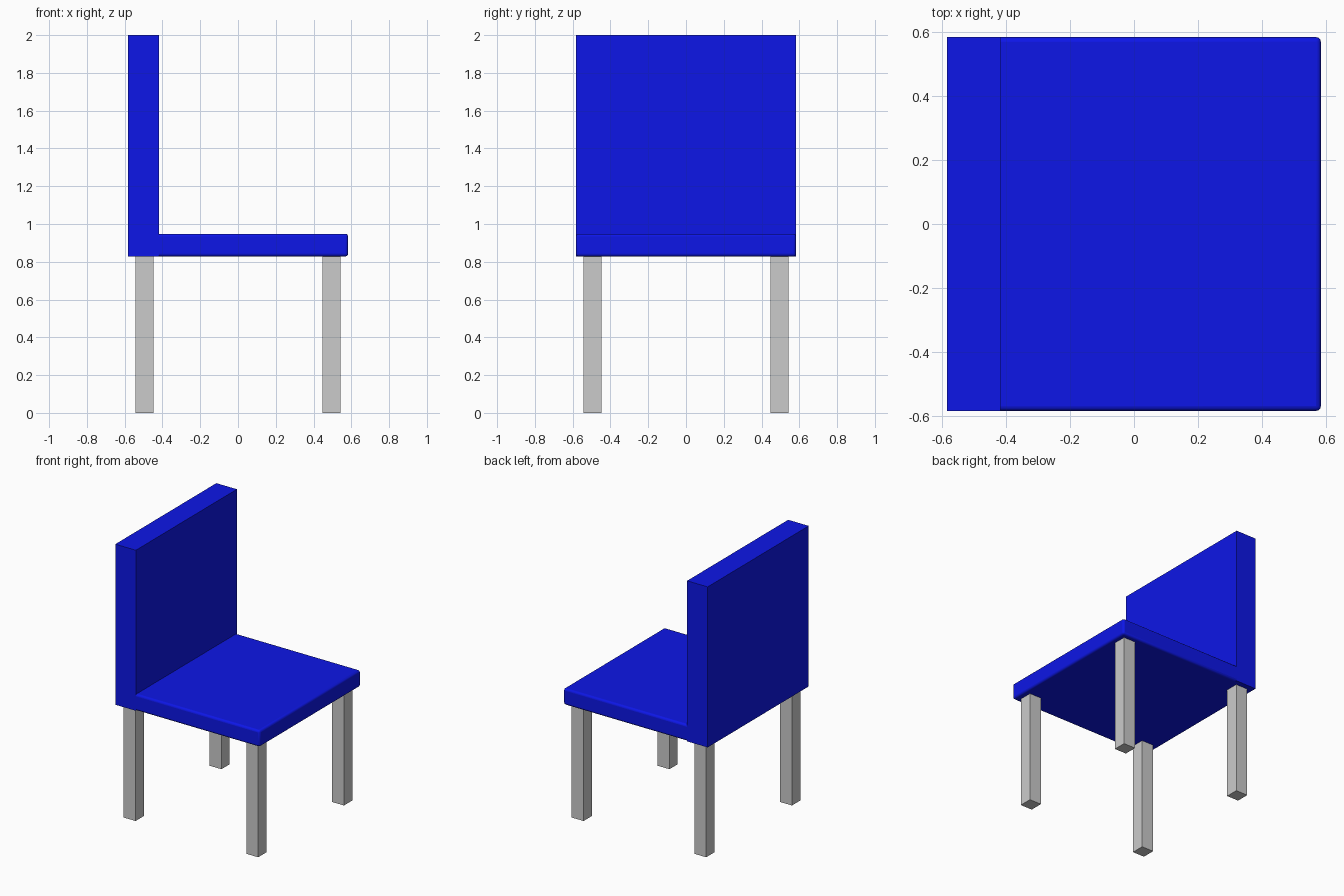
import bpy

if "Cube" in bpy.data.objects:
    bpy.data.objects.remove(bpy.data.objects["Cube"])

blue = bpy.data.materials.new("blue")
blue.diffuse_color = (0.004, 0.008, 0.8, 1)
blue.use_nodes = True
blue.node_tree.nodes["Principled BSDF"].inputs["Base Color"].default_value = blue.diffuse_color


def box(name, lo, hi, mat=None):
    """Axis-aligned box between two corners."""
    bpy.ops.mesh.primitive_cube_add(size=1, location=[(a + b) / 2 for a, b in zip(lo, hi)])
    ob = bpy.context.object
    ob.name = name
    ob.scale = [b - a for a, b in zip(lo, hi)]
    bpy.ops.object.transform_apply(location=False, rotation=False, scale=True)
    if mat:
        ob.data.materials.append(mat)
    return ob


HALF, SEAT_Z = 0.583, 0.828

# Seat slab with softened edges, tucked into the backrest
seat = box("seat", (-0.5, -HALF, SEAT_Z), (HALF, HALF, 0.948), blue)
bevel = seat.modifiers.new("soft_edges", 'BEVEL')
bevel.width = 0.015
bevel.segments = 3
bpy.ops.object.shade_smooth_by_angle()

# Square-edged backrest reaching down to the seat underside
box("backrest", (-HALF, -HALF, SEAT_Z), (-0.417, HALF, 2.0), blue)

# Four square legs
LEG, R = 0.495, 0.048
for end, x in (("front", LEG), ("back", -LEG)):
    for side, y in (("right", LEG), ("left", -LEG)):
        box(f"{end}_{side}_leg", (x - R, y - R, 0), (x + R, y + R, SEAT_Z + 0.01))
